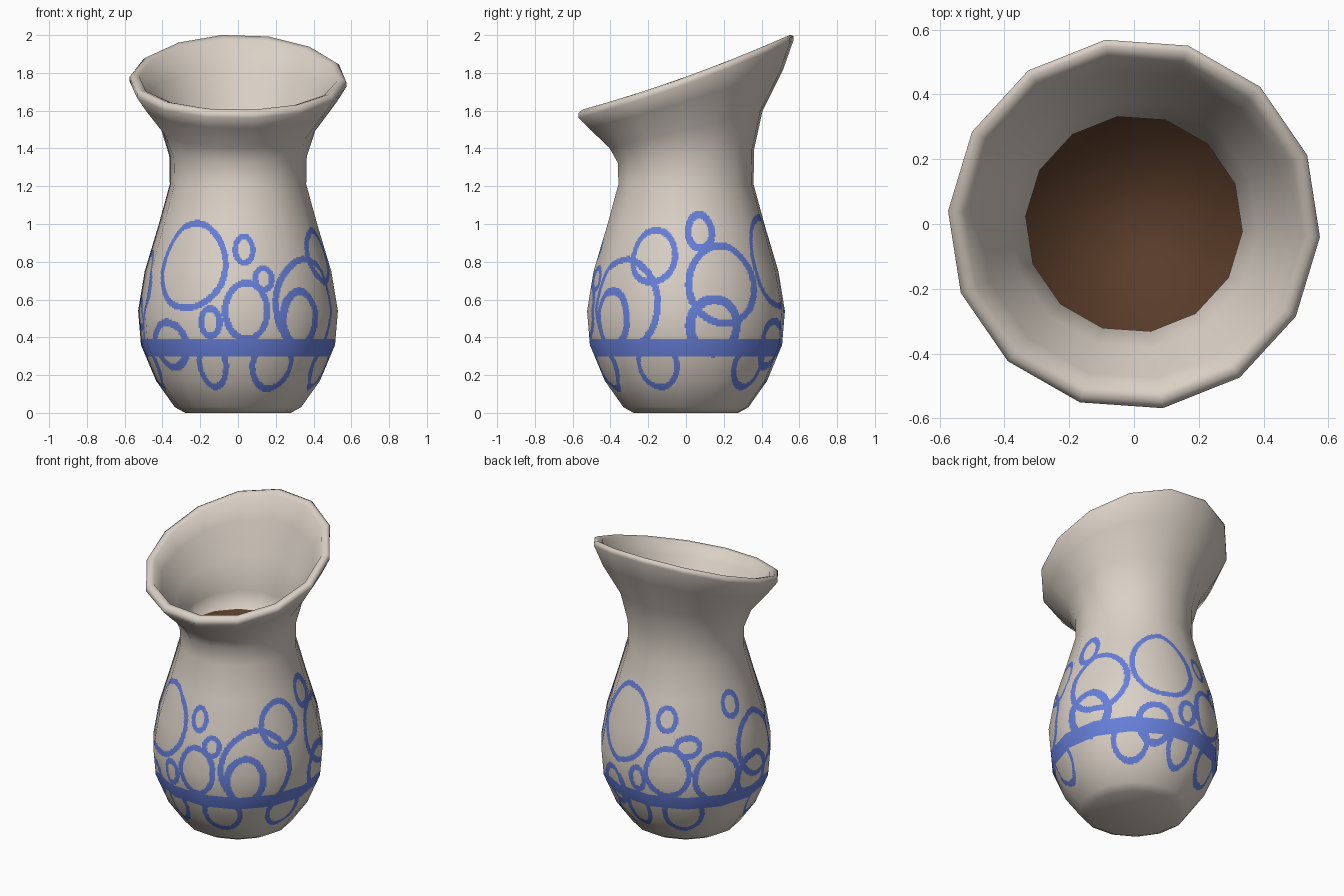
import bpy, math
from mathutils import Vector

if "Cube" in bpy.data.objects:
    bpy.data.objects.remove(bpy.data.objects["Cube"])

SIDES, SUB, STEP = 14, 32, 0.0075

def mat(name, col):
    m = bpy.data.materials.new(name)
    m.diffuse_color = (*col, 1)
    m.use_nodes = True
    m.node_tree.nodes["Principled BSDF"].inputs["Base Color"].default_value = m.diffuse_color
    return m

cream = mat("cream_ceramic", (0.70, 0.63, 0.56))
blue = mat("blue_glaze", (0.135, 0.215, 0.70))
brown = mat("brown_liquid", (0.10, 0.045, 0.022))

# profile: radius, height, tilt slope, tilt curve (outside up, then inside down)
profile = [
    (0.28, 0, 0, 0), (0.335, 0.03, 0, 0), (0.435, 0.17, 0, 0), (0.515, 0.36, 0, 0),
    (0.53, 0.54, 0, 0), (0.495, 0.75, 0, 0), (0.42, 1.0, 0, 0), (0.362, 1.21, 0, 0),
    (0.365, 1.36, 0.10, 0), (0.41, 1.50, 0.24, 0), (0.52, 1.65, 0.30, 0.04),
    (0.575, 1.74, 0.36, 0.08), (0.575, 1.765, 0.36, 0.08), (0.555, 1.779, 0.36, 0.08),
    (0.525, 1.77, 0.36, 0.08), (0.48, 1.67, 0.31, 0.05), (0.385, 1.52, 0.25, 0),
    (0.335, 1.37, 0.10, 0), (0.335, 1.27, 0, 0),
]

# painted rings: angle from front (deg), height, half width (deg), half height, stroke
rings = [
    (-32, .78, 26, .24, .034), (4, .865, 7.7, .085, .032), (16, .71, 7.3, .072, .032),
    (5, .54, 14.5, .165, .034), (-16.5, .48, 7.5, .09, .034), (-47, .36, 16, .14, .04),
    (-17, .25, 11, .13, .035), (23, .25, 15.5, .14, .035), (40, .50, 15, .165, .042),
    (48, .57, 27, .26, .036), (68, .83, 17, .155, .036), (71, .25, 15, .13, .032),
    (100, .96, 11, .11, .042), (113.5, .68, 24, .225, .038), (107, .46, 17.5, .165, .05),
    (137, .25, 15, .13, .036), (155, .365, 14, .14, .04), (162, .80, 25.5, .25, .034),
    (200, .88, 9, .085, .032), (216.5, .72, 10.5, .075, .034), (202, .55, 17, .17, .034),
    (179.5, .48, 7.5, .09, .034), (237, .51, 18, .17, .036), (274, .65, 21, .215, .036),
    (254, .94, 9, .09, .034), (268, .46, 17, .16, .04), (213, .25, 16.5, .14, .035),
    (177, .25, 11.5, .13, .035), (281, .25, 15, .13, .035),
]

def painted(phi, z):
    """True on the band or inside the stroke of any ring."""
    if 0.297 < z < 0.39:
        return True
    for c, zc, hw, h, w in rings:
        v = z - zc
        if abs(v) > h:
            continue
        d = (phi - c + 180) % 360 - 180
        if abs(d) > hw:
            continue
        u, a = math.radians(d) * 0.5, math.radians(hw) * 0.5
        rho = math.hypot(u / a, v / h)
        if rho >= 1 or rho < 1e-4:
            continue
        if (1 - rho) * rho / math.hypot(u / a**2, v / h**2) < w:
            return True
    return False

def make(name, verts, faces, mats, normals=None):
    me = bpy.data.meshes.new(name)
    me.from_pydata(verts, [], faces)
    for m in mats:
        me.materials.append(m)
    me.polygons.foreach_set("use_smooth", [True] * len(me.polygons))
    me.update()
    if normals:
        me.normals_split_custom_set_from_vertices(normals)
    ob = bpy.data.objects.new(name, me)
    bpy.context.scene.collection.objects.link(ob)
    return ob

def strip_faces(rows, n):
    return [(i * n + j, i * n + (j + 1) % n, (i + 1) * n + (j + 1) % n, (i + 1) * n + j)
            for i in range(rows - 1) for j in range(n)]

# coarse 14-sided cage, used for positions and smooth normals
cage = []
for r, z, s, q in profile:
    for j in range(SIDES):
        a = math.radians(-4) + 2 * math.pi * j / SIDES
        y = r * math.sin(a)
        cage.append(Vector((r * math.cos(a), y, z + s * y + q * y * y)))
R = len(profile)
last = (R - 1) * SIDES
base_ring = list(range(SIDES))
top_ring = list(range(last, last + SIDES))
tmp = bpy.data.meshes.new("cage")
tmp.from_pydata(cage, [], strip_faces(R, SIDES) + [base_ring[::-1], top_ring])
tmp.update()
cnorm = [v.normal.copy() for v in tmp.vertices]
bpy.data.meshes.remove(tmp)

# fine rows: the painted belly is divided finely, the rest keeps the cage rows
rows = []
for i in range(R - 1):
    n = 1
    if 1 <= i <= 6:
        n = max(1, round((profile[i + 1][1] - profile[i][1]) / STEP))
    rows += [(i, k / n) for k in range(n)]
rows.append((R - 2, 1.0))

verts, norms = [], []
for i, t in rows:
    for src, out in ((cage, verts), (cnorm, norms)):
        ring = [src[i * SIDES + j].lerp(src[(i + 1) * SIDES + j], t) for j in range(SIDES)]
        for j in range(SIDES):
            for k in range(SUB):
                out.append(ring[j].lerp(ring[(j + 1) % SIDES], k / SUB))
norms = [n.normalized() for n in norms]
faces = strip_faces(len(rows), SIDES * SUB)

# vase body with painted faces
body = make("vase_body", verts, faces, [cream, blue], norms)
index = []
for f in faces:
    c = (verts[f[0]] + verts[f[2]]) / 2
    hit = 0.1 < c.z < 1.1 and f[0] < len(faces) // 1 and math.hypot(c.x, c.y) > 0.36
    phi = math.degrees(math.atan2(c.x, -c.y))
    index.append(1 if hit and painted(phi, c.z) else 0)
body.data.polygons.foreach_set("material_index", index)
body.data.update()

# underside and liquid surface
cap = [tuple(range(SIDES))]
make("vase_base", [cage[i] for i in base_ring[::-1]], cap, [cream],
     [cnorm[i] for i in base_ring[::-1]])
make("liquid", [cage[i] for i in top_ring], cap, [brown], [cnorm[i] for i in top_ring])
